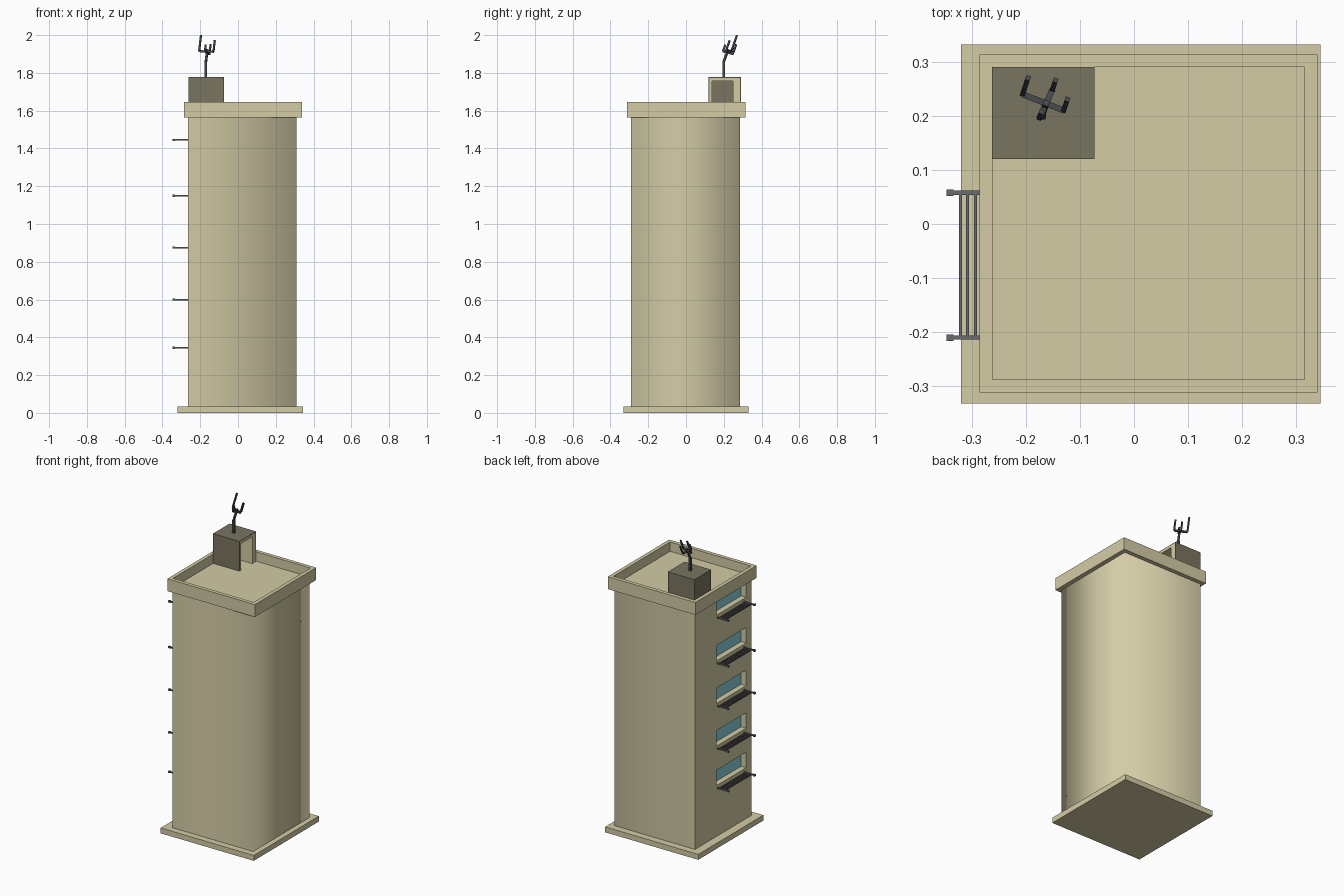
import bpy, bmesh
from mathutils import Vector

if "Cube" in bpy.data.objects:
    bpy.data.objects.remove(bpy.data.objects["Cube"], do_unlink=True)


def material(name, rgb):
    """Flat colour given as 0-255 display values, stored linear."""
    lin = [((c / 255 + 0.055) / 1.055) ** 2.4 for c in rgb] + [1]
    m = bpy.data.materials.new(name)
    m.use_nodes = True
    m.diffuse_color = lin
    m.node_tree.nodes["Principled BSDF"].inputs["Base Color"].default_value = lin
    return m


BEIGE = material("beige render", (212, 204, 166))
BROWN = material("dark brown render", (122, 117, 97))
GLASS = material("teal glass", (138, 208, 222))
STEEL = material("grey steel", (105, 106, 110))
DARK = material("dark steel", (72, 74, 79))


def add_box(bm, x, y, z):
    """Axis-aligned box from three (low, high) ranges."""
    v = [bm.verts.new((a, b, c)) for c in z for b in y for a in x]
    for f in ((0, 2, 3, 1), (4, 5, 7, 6), (0, 1, 5, 4),
              (2, 6, 7, 3), (0, 4, 6, 2), (1, 3, 7, 5)):
        bm.faces.new([v[i] for i in f])


def add_bar(bm, a, b, w):
    """Square bar between two points."""
    a, b = Vector(a), Vector(b)
    d = b - a
    rot = d.to_track_quat('Z', 'Y').to_matrix().to_4x4()
    rot.translation = (a + b) / 2
    new = bmesh.ops.create_cube(bm, size=1)["verts"]
    bmesh.ops.scale(bm, vec=(w, w, d.length), verts=new)
    bmesh.ops.transform(bm, matrix=rot, verts=new)


def finish(name, bm, mat):
    me = bpy.data.meshes.new(name)
    bm.to_mesh(me)
    bm.free()
    me.materials.append(mat)
    ob = bpy.data.objects.new(name, me)
    bpy.context.collection.objects.link(ob)
    return ob


def boxes(name, mat, *ranges):
    bm = bmesh.new()
    for r in ranges:
        add_box(bm, *r)
    return finish(name, bm, mat)


def ring(x, y, z, t):
    """Four walls of thickness t inside a rectangle."""
    (x0, x1), (y0, y1) = x, y
    return [(x, (y0, y0 + t), z), (x, (y1 - t, y1), z),
            ((x0, x0 + t), (y0 + t, y1 - t), z), ((x1 - t, x1), (y0 + t, y1 - t), z)]


# Plinth
boxes("plinth", BEIGE, ((-0.32, 0.345), (-0.332, 0.332), (0, 0.035)))

# Tower walls on three sides, shaded softly around the two left corners
X0, X1, Y0, Y1, Z0, Z1 = -0.265, 0.311, -0.29, 0.287, 0.03, 1.57
bm = bmesh.new()
path = [(X0, Y0), (X1, Y0), (X1, Y1), (X0, Y1)]
low = [bm.verts.new((*p, Z0)) for p in path]
high = [bm.verts.new((*p, Z1)) for p in path]
for i in range(3):
    f = bm.faces.new((low[i], low[i + 1], high[i + 1], high[i]))
    f.smooth = True
finish("tower_walls", bm, BEIGE)

# Right facade: piers and spandrels around recessed window openings
rack_heights = [0.345, 0.6, 0.875, 1.15, 1.445]
WY = (-0.235, 0.066)
SILL, HEAD = 0.018, 0.118
wall = (X0, X0 + 0.04)
parts = [(wall, (Y0 + 0.001, WY[0]), (Z0, Z1)), (wall, (WY[1], Y1 - 0.001), (Z0, Z1))]
bottom = Z0
for h in rack_heights:
    parts.append((wall, WY, (bottom, h + SILL)))
    bottom = h + HEAD
parts.append((wall, WY, (bottom, Z1)))
boxes("right_facade", BEIGE, *parts)
boxes("window_glass", GLASS,
      *[((wall[1] - 0.004, wall[1] + 0.004), WY, (h + SILL, h + HEAD)) for h in rack_heights])

# Drying racks under each window
RY = (-0.21, 0.058)
bm = bmesh.new()
for h in rack_heights:
    for y in RY:
        add_box(bm, (-0.34, X0), (y - 0.004, y + 0.004), (h - 0.004, h + 0.004))
        add_box(bm, (-0.347, -0.334), (y - 0.006, y + 0.006), (h - 0.006, h + 0.006))
    for x in (-0.321, -0.308, -0.293, -0.279):
        add_box(bm, (x - 0.003, x + 0.003), RY, (h - 0.003, h + 0.003))
finish("drying_racks", bm, STEEL)

# Roof slab and parapet
RX, RYY = (-0.286, 0.339), (-0.312, 0.314)
boxes("roof_slab", BEIGE, (RX, RYY, (1.565, 1.585)))
boxes("parapet", BEIGE, *ring(RX, RYY, (1.585, 1.645), 0.024))

# Roof hut: dark outer skin, pale lining, open doorway on the left side
HX, HY, HZ = (-0.263, -0.073), (0.12, 0.29), (1.585, 1.777)
T = 0.004
boxes("hut_skin", BROWN,
      (HX, HY, (HZ[1] - T, HZ[1])),
      (HX, (HY[0], HY[0] + T), (HZ[0], HZ[1] - T)),
      (HX, (HY[1] - T, HY[1]), (HZ[0], HZ[1] - T)),
      ((HX[0], HX[0] + T), (HY[0] + T, HY[1] - T), (HZ[0], HZ[1] - T)))
inner = (HX[0] + T, HX[1])
boxes("hut_lining", BEIGE,
      (inner, (HY[0] + T, 0.137), (HZ[0], HZ[1] - T)),
      (inner, (0.25, HY[1] - T), (HZ[0], HZ[1] - T)),
      (inner, (0.137, 0.25), (1.757, HZ[1] - T)))
boxes("hut_door", BROWN, ((-0.18, -0.17), (0.137, 0.25), (HZ[0], 1.757)))

# Aerial: bent mast, two crossed arms and upright prongs
bm = bmesh.new()
knee, top = (-0.17, 0.2, 1.86), (-0.162, 0.224, 1.925)
add_bar(bm, (-0.17, 0.2, 1.77), knee, 0.014)
add_bar(bm, knee, top, 0.011)
lean = Vector((0.01, 0.03, 0.085))
arms = [((-0.206, 0.24, 1.915), (-0.13, 0.21, 1.912), 1.0, 0.7),
        ((-0.175, 0.196, 1.915), (-0.151, 0.248, 1.9), 0.4, 0.6)]
for a, b, la, lb in arms:
    add_bar(bm, a, b, 0.011)
    add_bar(bm, a, Vector(a) + lean * la, 0.009)
    add_bar(bm, b, Vector(b) + lean * lb, 0.009)
finish("aerial", bm, DARK)
